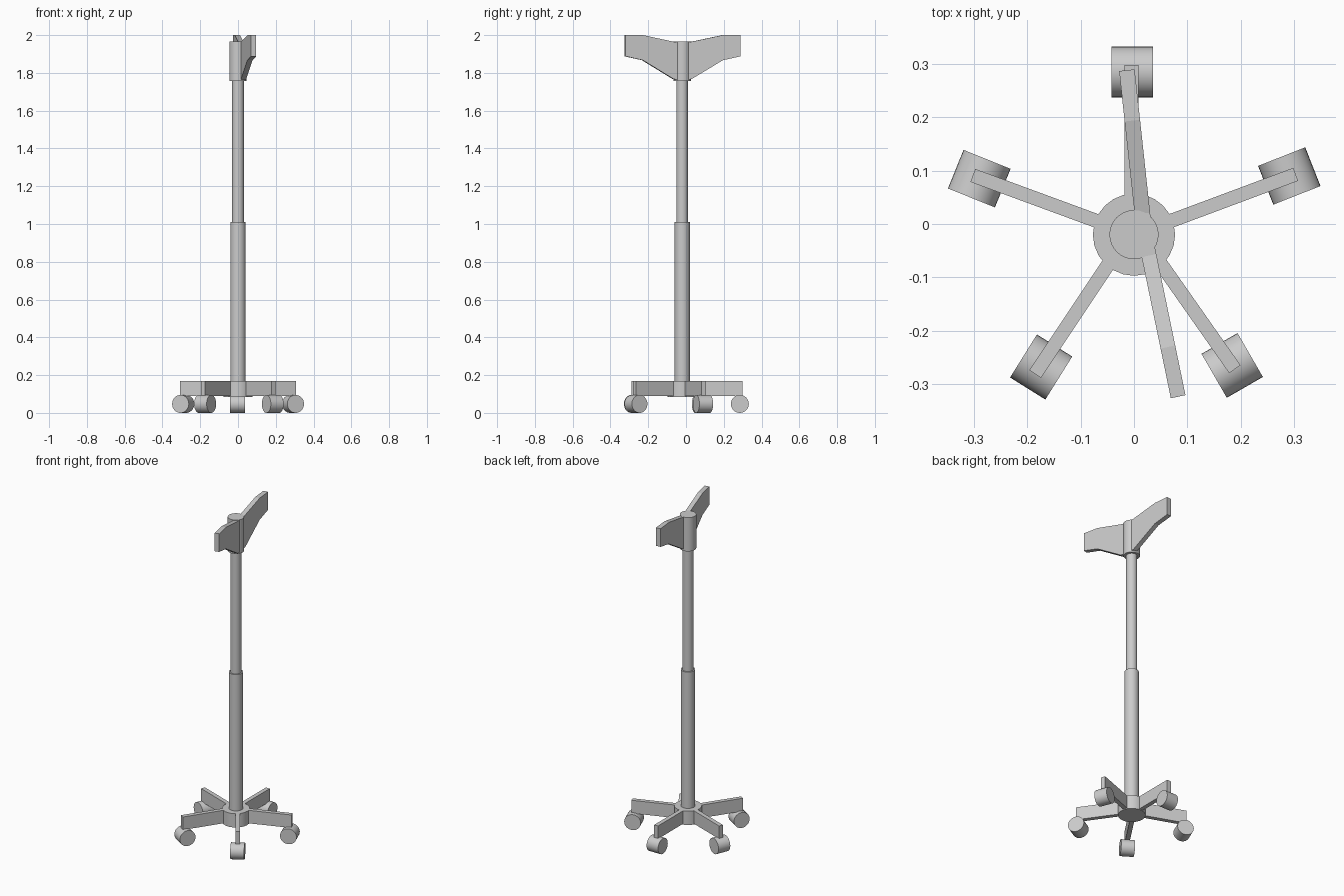
import bpy, bmesh, math
from mathutils import Vector, Matrix

if "Cube" in bpy.data.objects:
    bpy.data.objects.remove(bpy.data.objects["Cube"])

CY = -0.02  # pole centre in y


def finish(name, bm, smooth=False):
    bmesh.ops.recalc_face_normals(bm, faces=bm.faces[:])
    me = bpy.data.meshes.new(name)
    bm.to_mesh(me)
    bm.free()
    ob = bpy.data.objects.new(name, me)
    bpy.context.collection.objects.link(ob)
    if smooth:
        bpy.ops.object.select_all(action='DESELECT')
        ob.select_set(True)
        bpy.context.view_layer.objects.active = ob
        bpy.ops.object.shade_smooth_by_angle(angle=math.radians(35))
    return ob


def cylinder(name, radius, depth, matrix, sides=32):
    bm = bmesh.new()
    bmesh.ops.create_cone(bm, cap_ends=True, segments=sides, radius1=radius,
                          radius2=radius, depth=depth, matrix=matrix)
    return finish(name, bm, True)


def upright(name, radius, z0, z1, sides=32):
    return cylinder(name, radius, z1 - z0,
                    Matrix.Translation((0, CY, (z0 + z1) / 2)), sides)


def plate(name, origin, end, profile, thick):
    """Extrude a (distance, z) profile standing along the line origin -> end."""
    o = Vector((*origin, 0))
    d = (Vector((*end, 0)) - o).normalized()
    side = Vector((-d.y, d.x, 0)) * thick
    bm = bmesh.new()
    face = bm.faces.new([bm.verts.new(o + d * s - side / 2 + Vector((0, 0, z)))
                         for s, z in profile])
    ext = bmesh.ops.extrude_face_region(bm, geom=[face])
    bmesh.ops.translate(bm, vec=side,
                        verts=[v for v in ext['geom'] if isinstance(v, bmesh.types.BMVert)])
    return finish(name, bm)


# Telescopic pole, base hub and head collar
upright("base_hub", 0.077, 0.085, 0.17, 24)
upright("lower_pole", 0.04, 0.16, 1.01)
upright("upper_pole", 0.031, 1.0, 1.77)
upright("head_collar", 0.046, 1.757, 1.965)

# Five legs with castors: leg start, leg end, wheel centre, wheel heading
legs = [
    ((-0.005, CY), (-0.005, 0.298), (-0.003, 0.285), 90),
    ((0, CY), (0.303, 0.093), (0.291, 0.09), 21.5),
    ((0, CY), (-0.302, 0.091), (-0.29, 0.085), 158),
    ((0, -0.003), (-0.185, -0.281), (-0.174, -0.268), 238),
    ((0, -0.003), (0.189, -0.272), (0.184, -0.265), -60),
]
for i, (start, end, wheel, heading) in enumerate(legs, 1):
    length = (Vector(end) - Vector(start)).length
    plate(f"leg_{i}", start, end,
          [(0.03, 0.09), (length, 0.09), (length, 0.17), (0.03, 0.17)], 0.026)
    m = (Matrix.Translation((*wheel, 0.0475))
         @ Matrix.Rotation(math.radians(heading), 4, 'Z')
         @ Matrix.Rotation(math.radians(90), 4, 'X'))
    cylinder(f"castor_{i}", 0.0475, 0.078, m)

# Two angled bracket wings on the head
wing = [(0, 1.757), (0.05, 1.768), (0.215, 1.867), (0.31, 1.888),
        (0.31, 2.0), (0.215, 2.0), (0.04, 1.963), (0, 1.963)]
plate("rear_wing", (0.02, CY), (-0.0135, 0.29), wing, 0.029)
plate("front_wing", (0.02, CY), (0.082, -0.32), wing, 0.028)
